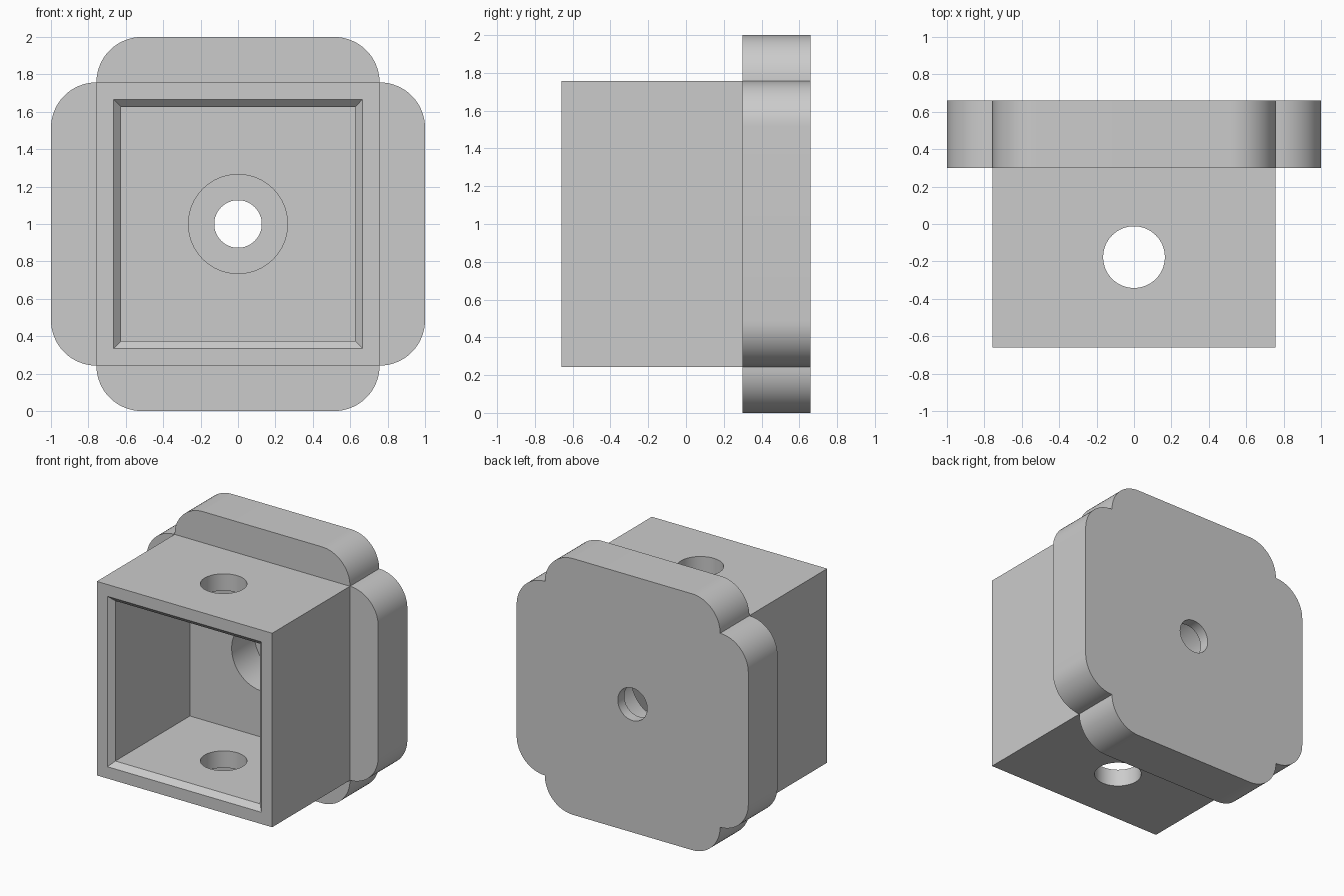
import bpy, bmesh, math
from mathutils import Matrix, Vector

if "Cube" in bpy.data.objects:
    bpy.data.objects.remove(bpy.data.objects["Cube"], do_unlink=True)

HALF = 0.757      # half width of the square body
FRONT, STEP, BACK = -0.66, 0.30, 0.66
MID = 1.0         # height of the centre axis

grey = bpy.data.materials.new("plain grey")
grey.use_nodes = True
grey.diffuse_color = (0.6, 0.6, 0.6, 1)
grey.node_tree.nodes["Principled BSDF"].inputs["Base Color"].default_value = (0.6, 0.6, 0.6, 1)


def loft(name, sections):
    """Skin between matching outlines, given as (y, [(x, z), ...]) pairs."""
    bm = bmesh.new()
    rings = [[bm.verts.new((x, y, z + MID)) for x, z in pts] for y, pts in sections]
    n = len(rings[0])
    for a, b in zip(rings, rings[1:]):
        for i in range(n):
            j = (i + 1) % n
            bm.faces.new((a[i], a[j], b[j], b[i]))
    bm.faces.new(rings[0])
    bm.faces.new(rings[-1])
    bmesh.ops.recalc_face_normals(bm, faces=bm.faces)
    mesh = bpy.data.meshes.new(name)
    bm.to_mesh(mesh)
    bm.free()
    mesh.materials.append(grey)
    obj = bpy.data.objects.new(name, mesh)
    bpy.context.collection.objects.link(obj)
    return obj


def square(h):
    return [(-h, -h), (h, -h), (h, h), (-h, h)]


def circle(r, n=64):
    return [(r * math.cos(math.tau * i / n), r * math.sin(math.tau * i / n)) for i in range(n)]


def lobed_outline(steps=16):
    """Square with four rounded lobes that meet in a notch at each corner."""
    r = 1 - HALF
    inner = HALF - r
    quarter = []
    for k in range(steps + 1):      # side lobe, curving in to the notch
        a = math.pi / 2 * k / steps
        quarter.append(Vector((HALF + r * math.cos(a), inner + r * math.sin(a))))
    for k in range(1, steps + 1):   # top lobe, curving up out of the notch
        a = math.pi / 2 * k / steps
        quarter.append(Vector((inner + r * math.cos(a), HALF + r * math.sin(a))))
    return [tuple(Matrix.Rotation(q * math.pi / 2, 2) @ p) for q in range(4) for p in quarter]


def boolean(target, other, operation):
    mod = target.modifiers.new(operation.lower(), "BOOLEAN")
    mod.operation = operation
    mod.solver = "EXACT"
    mod.object = other
    bpy.context.view_layer.objects.active = target
    bpy.ops.object.modifier_apply(modifier=mod.name)
    bpy.data.objects.remove(other, do_unlink=True)


# Square body joined to the lobed flange
housing = loft("housing", [(FRONT, square(HALF)), (STEP + 0.1, square(HALF))])
boolean(housing, loft("flange", [(STEP, lobed_outline()), (BACK, lobed_outline())]), "UNION")

# Square cavity with a chamfered mouth
cavity = [(FRONT - 0.04, square(0.705)), (FRONT + 0.04, square(0.625)), (STEP, square(0.625))]
boolean(housing, loft("cavity_cutter", cavity), "DIFFERENCE")

# Counterbore and screw hole through the back wall
for radius, start, end in ((0.265, STEP - 0.1, 0.58), (0.127, STEP, BACK + 0.1)):
    boolean(housing, loft("bore_cutter", [(start, circle(radius)), (end, circle(radius))]), "DIFFERENCE")

# Cross hole through the top and bottom walls
cross = loft("cross_hole_cutter", [(-1.2, circle(0.165)), (1.2, circle(0.165))])
cross.data.transform(Matrix.Translation((0, -0.177, MID)) @ Matrix.Rotation(math.pi / 2, 4, "X")
                     @ Matrix.Translation((0, 0, -MID)))
boolean(housing, cross, "DIFFERENCE")

bpy.ops.object.select_all(action="DESELECT")
housing.select_set(True)
bpy.context.view_layer.objects.active = housing
bpy.ops.object.shade_smooth_by_angle(angle=math.radians(30))
